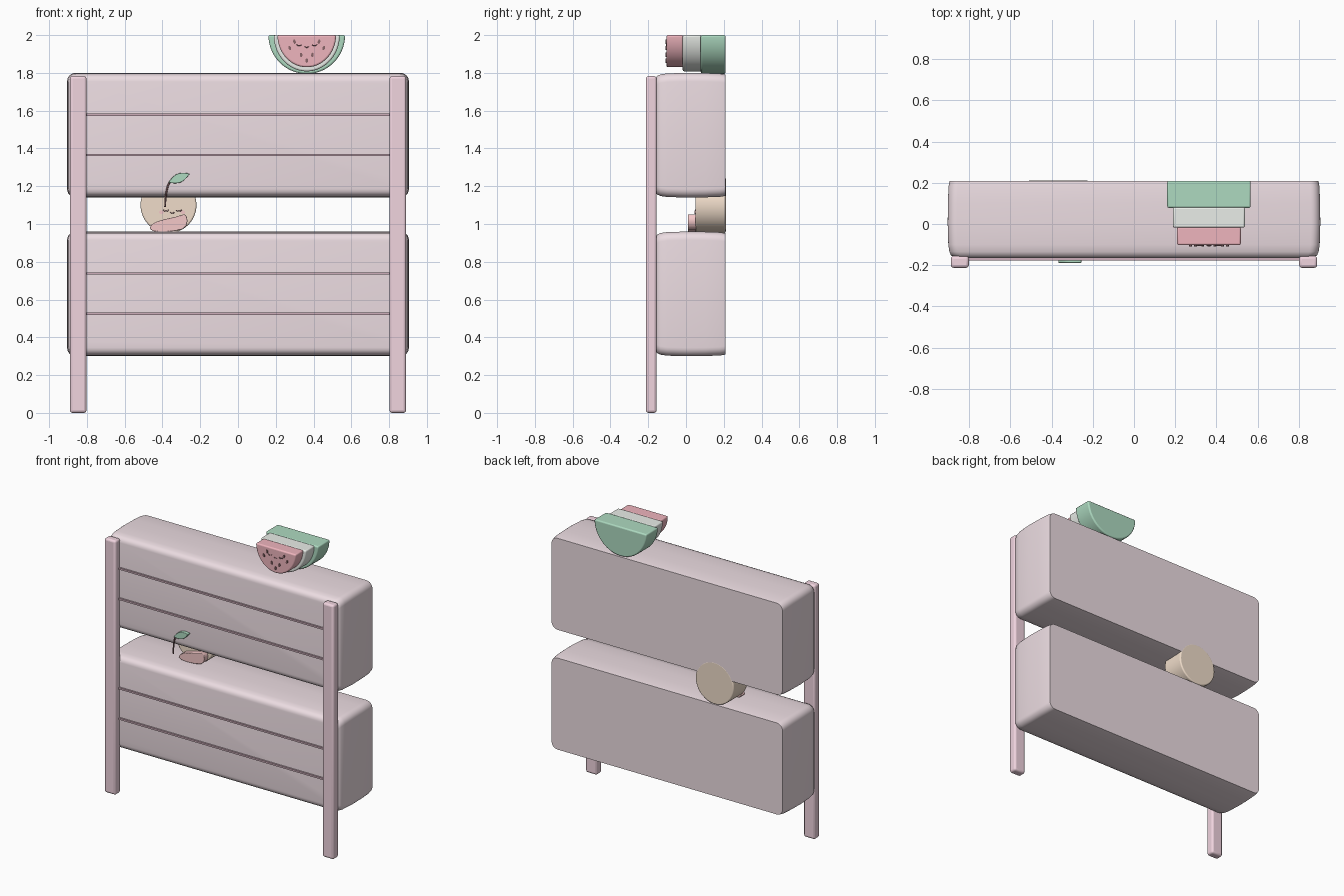
import bpy, bmesh, math
from mathutils import Vector

if "Cube" in bpy.data.objects:
    bpy.data.objects.remove(bpy.data.objects["Cube"])


def material(name, rgb):
    m = bpy.data.materials.new(name)
    m.diffuse_color = (*rgb, 1)
    m.use_nodes = True
    m.node_tree.nodes["Principled BSDF"].inputs["Base Color"].default_value = m.diffuse_color
    return m


PINK = material("pale_pink", (0.84, 0.72, 0.76))
ROSE = material("rose", (0.88, 0.66, 0.74))
GROOVE = material("dusty_rose", (0.62, 0.43, 0.5))
GREEN = material("green", (0.42, 0.70, 0.53))
WHITE = material("rind_white", (0.82, 0.85, 0.81))
RED = material("melon_red", (0.86, 0.46, 0.51))
TAN = material("peach", (0.87, 0.72, 0.59))
CORAL = material("coral", (0.91, 0.58, 0.58))
DARK = material("dark_brown", (0.25, 0.13, 0.14))


def finish(name, bm, mat, bevel=0.0, segments=3):
    bmesh.ops.recalc_face_normals(bm, faces=bm.faces)
    me = bpy.data.meshes.new(name)
    bm.to_mesh(me)
    bm.free()
    ob = bpy.data.objects.new(name, me)
    bpy.context.collection.objects.link(ob)
    me.materials.append(mat)
    if bevel:
        b = ob.modifiers.new("bevel", 'BEVEL')
        b.width, b.segments, b.limit_method = bevel, segments, 'ANGLE'
        b.angle_limit = math.radians(40)
    bpy.ops.object.select_all(action='DESELECT')
    ob.select_set(True)
    bpy.context.view_layer.objects.active = ob
    bpy.ops.object.shade_smooth_by_angle(angle=math.radians(40))
    return ob


def loft(name, rings, mat, bevel=0.0):
    """Skin a list of equal-length closed rings and cap both ends."""
    bm = bmesh.new()
    vs = [[bm.verts.new(p) for p in r] for r in rings]
    n = len(vs[0])
    for a, b in zip(vs, vs[1:]):
        for i in range(n):
            bm.faces.new((a[i], a[(i + 1) % n], b[(i + 1) % n], b[i]))
    bm.faces.new(vs[0])
    bm.faces.new(vs[-1])
    return finish(name, bm, mat, bevel)


def slab(name, outline, y0, y1, mat, bevel=0.0):
    """Extrude an x-z outline from y0 to y1."""
    return loft(name, [[(x, y, z) for x, z in outline] for y in (y0, y1)], mat, bevel)


def box(name, x, y, z, mat, bevel=0.0):
    return slab(name, [(x[0], z[0]), (x[1], z[0]), (x[1], z[1]), (x[0], z[1])],
                y[0], y[1], mat, bevel)


def arc(cx, cz, rx, rz, a0=0, a1=360, n=48, tilt=0):
    full = a1 - a0 == 360
    t, out = math.radians(tilt), []
    for i in range(n if full else n + 1):
        a = math.radians(a0 + (a1 - a0) * i / n)
        u, v = rx * math.cos(a), rz * math.sin(a)
        out.append((cx + u * math.cos(t) - v * math.sin(t),
                    cz + u * math.sin(t) + v * math.cos(t)))
    return out


def rounded_rect(hx, hz, cz, r, n=6):
    pts = []
    for sx, sz, a in ((1, 1, 0), (-1, 1, 90), (-1, -1, 180), (1, -1, 270)):
        pts += arc(sx * (hx - r), cz + sz * (hz - r), r, r, a, a + 90, n)
    return pts


def tube(name, pts, r, mat):
    cu = bpy.data.curves.new(name, 'CURVE')
    cu.dimensions, cu.bevel_depth, cu.bevel_resolution = '3D', r, 2
    cu.use_fill_caps = True
    sp = cu.splines.new('POLY')
    sp.points.add(len(pts) - 1)
    for p, c in zip(sp.points, pts):
        p.co = (*c, 1)
    cu.materials.append(mat)
    ob = bpy.data.objects.new(name, cu)
    bpy.context.collection.objects.link(ob)


# Two pillowed cases: (y, inset) stations along the depth
stations = [(-0.165, 0.045), (-0.162, 0.030), (-0.152, 0.016), (-0.135, 0.008),
            (-0.10, 0.003), (0.0, 0.0), (0.10, 0.001), (0.18, 0.004), (0.21, 0.009)]
for label, cz in (("lower", 0.63), ("upper", 1.47)):
    rings = [[(x, y, z) for x, z in rounded_rect(0.905 - d, 0.33 - d, cz, 0.045)]
             for y, d in stations]
    loft(label + "_case", rings, PINK)
    # thin strips dividing the front
    for i, dz in enumerate((-0.105, 0.108)):
        z = cz + dz
        box(f"{label}_strip_{i + 1}", (-0.805, 0.805), (-0.177, -0.155),
            (z - 0.006, z + 0.006), GROOVE)

# Front posts
for side, s in (("left", -1), ("right", 1)):
    box(side + "_post", sorted((s * 0.802, s * 0.89)), (-0.213, -0.155),
        (0.0, 1.783), ROSE, 0.014)

# Melon slice in three stepped layers
MX = 0.364
for name, rx, rz, y0, y1, mat in (("melon_rind", 0.203, 0.205, 0.078, 0.21, GREEN),
                                  ("melon_pith", 0.175, 0.192, -0.018, 0.082, WHITE),
                                  ("melon_flesh", 0.155, 0.170, -0.103, -0.014, RED)):
    slab(name, arc(MX, 2.0, rx, rz, 180, 360, 40), y0, y1, mat, 0.009)

# Melon seeds and face
for i, (dx, z) in enumerate(((-0.09, 1.932), (0.09, 1.932), (-0.03, 1.895), (0.03, 1.895),
                             (0.0, 1.865), (-0.065, 1.965), (0.065, 1.965))):
    slab(f"melon_seed_{i + 1}", arc(MX + dx, z, 0.007, 0.012, n=12, tilt=-dx * 200),
         -0.109, -0.098, DARK)


def face(prefix, cx, cz, y, gap, w):
    """Two closed eyes and a small smile."""
    for part, x, z, r in (("left_eye", cx - gap, cz, w), ("right_eye", cx + gap, cz, w),
                          ("mouth", cx, cz - 0.012, w * 0.7)):
        tube(f"{prefix}_{part}", [(px, y, pz) for px, pz in
                                  arc(x, z, r, r * 0.5, 180, 360, 8)], 0.0025, DARK)


face("melon", MX, 1.952, -0.104, 0.042, 0.014)

# Round fruit between the cases
slab("fruit_body", arc(-0.368, 1.10, 0.148, 0.148, n=56), 0.05, 0.2105, TAN, 0.008)
face("fruit", -0.347, 1.075, 0.049, 0.034, 0.014)
for side, x in (("left", -0.405), ("right", -0.292)):
    slab(side + "_cheek", arc(x, 1.062, 0.013, 0.010, n=16), 0.044, 0.055, CORAL)

# Tilted wedge in front of the fruit
slab("fruit_wedge", [(-0.468, 0.976), (-0.458, 0.996), (-0.435, 1.011), (-0.39, 1.025),
                     (-0.33, 1.038), (-0.285, 1.052), (-0.272, 1.04), (-0.267, 1.016),
                     (-0.274, 0.99), (-0.295, 0.972), (-0.34, 0.962), (-0.40, 0.958),
                     (-0.45, 0.962)], 0.010, 0.055, CORAL, 0.004)

# Stem and leaf in front of the upper case
tube("stem", [(-0.386, -0.166, 1.09), (-0.384, -0.167, 1.13), (-0.379, -0.168, 1.17),
              (-0.372, -0.170, 1.20), (-0.360, -0.174, 1.226)], 0.005, DARK)
leaf = []
for k in range(17):
    t = k / 16
    leaf.append((t, 0.024 * math.sin(math.pi * t)))
leaf += [(t, -h) for t, h in leaf[-2:0:-1]]
a = Vector((-0.369, 1.219))
d = Vector((-0.255, 1.267)) - a
nrm = Vector((-d.y, d.x)).normalized()
slab("leaf", [tuple(a + d * t + nrm * h) for t, h in leaf], -0.189, -0.160, GREEN, 0.003)
